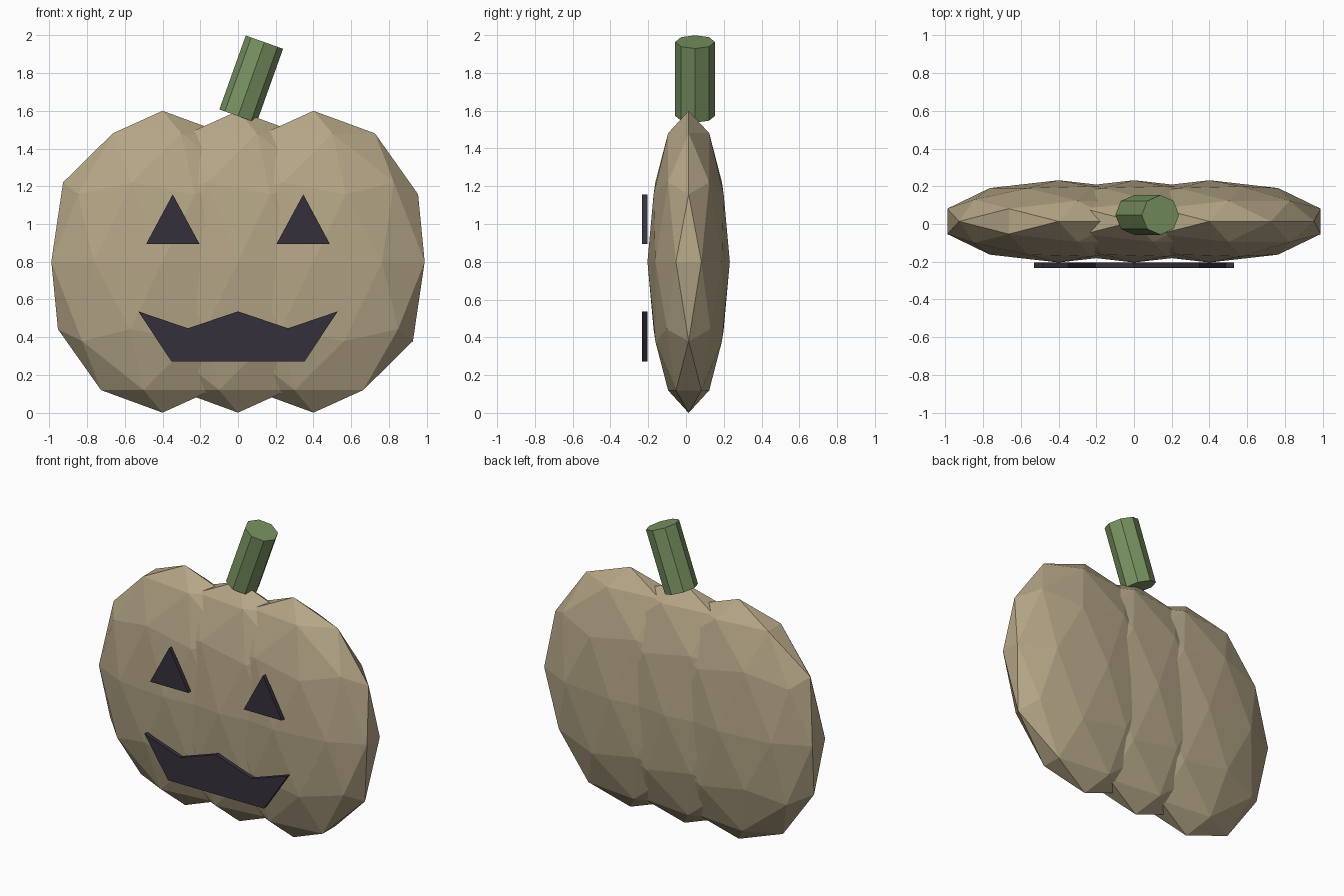
import bpy, bmesh
from mathutils import Matrix, Vector

if "Cube" in bpy.data.objects:
    bpy.data.objects.remove(bpy.data.objects["Cube"])


def material(name, rgb):
    mat = bpy.data.materials.new(name)
    mat.diffuse_color = (*rgb, 1)
    mat.use_nodes = True
    mat.node_tree.nodes["Principled BSDF"].inputs["Base Color"].default_value = mat.diffuse_color
    return mat


def make_object(name, bm, mat):
    bmesh.ops.recalc_face_normals(bm, faces=bm.faces)
    mesh = bpy.data.meshes.new(name)
    bm.to_mesh(mesh)
    bm.free()
    mesh.materials.append(mat)
    obj = bpy.data.objects.new(name, mesh)
    bpy.context.collection.objects.link(obj)
    return obj


def plate(name, outline, mat, y_front=-0.232, depth=0.028):
    bm = bmesh.new()
    face = bm.faces.new([bm.verts.new((x, y_front, z)) for x, z in outline])
    new = bmesh.ops.extrude_face_region(bm, geom=[face], use_keep_orig=True)["geom"]
    moved = [v for v in new if isinstance(v, bmesh.types.BMVert)]
    bmesh.ops.translate(bm, verts=moved, vec=(0, depth, 0))
    return make_object(name, bm, mat)


skin = material("skin", (0.46, 0.38, 0.24))
green = material("stem_green", (0.19, 0.29, 0.12))
dark = material("carving_dark", (0.035, 0.03, 0.045))

# Body: three overlapping flattened low-poly lobes
for name, x in (("left_lobe", -0.4), ("middle_lobe", 0), ("right_lobe", 0.4)):
    bm = bmesh.new()
    bmesh.ops.create_icosphere(bm, subdivisions=2, radius=1)
    bmesh.ops.scale(bm, vec=(0.62, 0.218, 0.8), verts=bm.verts)
    bmesh.ops.translate(bm, vec=(x, 0.014, 0.8), verts=bm.verts)
    make_object(name, bm, skin)

# Stem: leaning eight-sided cylinder
base, tip = Vector((0, 0.048, 1.572)), Vector((0.14, 0.048, 1.964))
axis = tip - base
lean = Vector((0, 0, 1)).rotation_difference(axis).to_matrix().to_4x4()
bm = bmesh.new()
bmesh.ops.create_cone(bm, cap_ends=True, segments=8, radius1=0.105, radius2=0.105,
                      depth=axis.length,
                      matrix=Matrix.Translation((base + tip) / 2) @ lean)
make_object("stem", bm, green)

# Eyes: mirrored triangular plates
for name, side in (("left_eye", -1), ("right_eye", 1)):
    plate(name, [(side * x, z) for x, z in
                 ((0.204, 0.894), (0.487, 0.894), (0.346, 1.157))], dark)

# Mouth: mirrored half outline with a middle tooth peak
half = [(0.353, 0.272), (0.529, 0.537), (0.265, 0.447)]
plate("mouth", half + [(0, 0.537)] + [(-x, z) for x, z in reversed(half)], dark)
